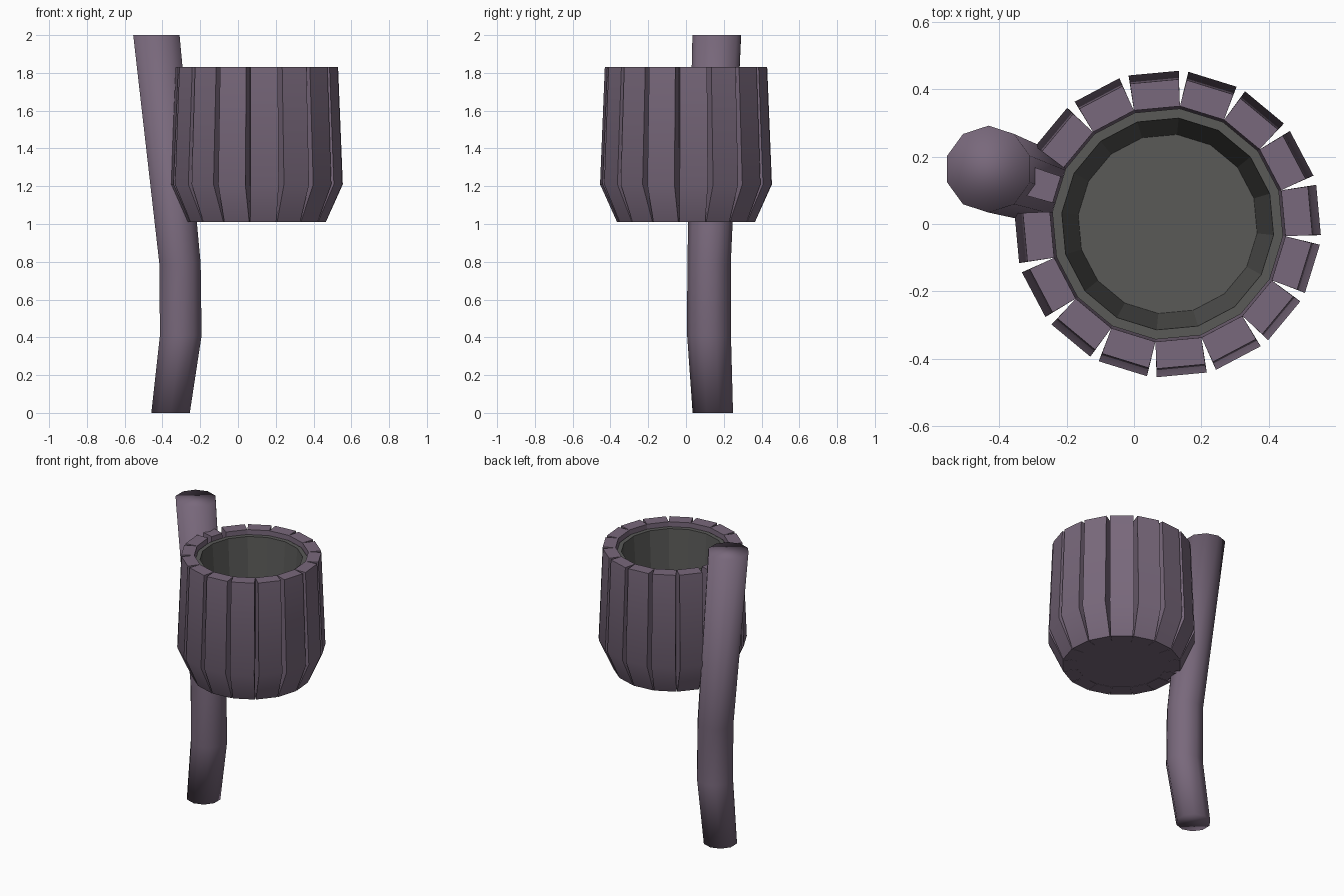
import bpy, bmesh, math
from mathutils import Matrix, Vector

cube = bpy.data.objects.get("Cube")
if cube:
    bpy.data.objects.remove(cube, do_unlink=True)

COUNT = 16
TURN = math.radians(5.3)
STEP = 2 * math.pi / COUNT
CENTRE = Vector((0.1, 0, 0))


def material(name, rgb):
    m = bpy.data.materials.new(name)
    m.use_nodes = True
    m.diffuse_color = (*rgb, 1)
    bsdf = m.node_tree.nodes["Principled BSDF"]
    bsdf.inputs["Base Color"].default_value = (*rgb, 1)
    bsdf.inputs["Roughness"].default_value = 0.8
    return m


purple = material("dusty purple wood", (0.19, 0.14, 0.20))
grey = material("dark grey lining", (0.10, 0.10, 0.095))


def finish(name, bm, mat, smooth_angle=None):
    bmesh.ops.recalc_face_normals(bm, faces=bm.faces)
    mesh = bpy.data.meshes.new(name)
    bm.to_mesh(mesh)
    bm.free()
    mesh.materials.append(mat)
    obj = bpy.data.objects.new(name, mesh)
    bpy.context.collection.objects.link(obj)
    if smooth_angle:
        bpy.ops.object.select_all(action="DESELECT")
        obj.select_set(True)
        bpy.context.view_layer.objects.active = obj
        bpy.ops.object.shade_smooth_by_angle(angle=math.radians(smooth_angle))
    return obj


def loft(bm, rings, close=False):
    """Skin a list of vertex rings, capping the ends unless closed."""
    rings = [[bm.verts.new(p) for p in ring] for ring in rings]
    pairs = list(zip(rings, rings[1:]))
    if close:
        pairs.append((rings[-1], rings[0]))
    for a, b in pairs:
        for i in range(len(a)):
            j = (i + 1) % len(a)
            bm.faces.new((a[i], a[j], b[j], b[i]))
    if not close:
        bm.faces.new(rings[0])
        bm.faces.new(rings[-1])


def ring(centre, radius, z, sides, start):
    return [(centre[0] + radius * math.cos(start + i * 2 * math.pi / sides),
             centre[1] + radius * math.sin(start + i * 2 * math.pi / sides), z)
            for i in range(sides)]


# Staves: a bent radial profile (radius, height, width) given thickness
outer = [(0.36, 1.01, 0.138), (0.45, 1.21, 0.15), (0.425, 1.83, 0.145)]
inner = [(0.27, 1.01), (0.335, 1.21), (0.345, 1.83)]
for k in range(COUNT):
    narrow = 0.6 if k == 7 else 1.0   # the stave beside the pole is slimmer
    bm = bmesh.new()
    levels = []
    for (ro, z, w), (ri, _) in zip(outer, inner):
        ho = w / 2 * narrow
        hi = ri * math.tan(STEP / 2) * narrow
        levels.append([(ro, -ho, z), (ro, ho, z), (ri, hi, z), (ri, -hi, z)])
    loft(bm, levels)
    bm.transform(Matrix.Translation(CENTRE) @ Matrix.Rotation(TURN + k * STEP, 4, "Z"))
    finish(f"stave_{k + 1}", bm, purple, 30)

# Lining: faceted cup with a thick rim and a floor
bm = bmesh.new()
corner = 1 / math.cos(STEP / 2)
cup = [(0.27, 1.03), (0.335, 1.21), (0.338, 1.80), (0.31, 1.80), (0.262, 1.08)]
loft(bm, [ring(CENTRE, r * corner, z, COUNT, TURN + STEP / 2) for r, z in cup])
finish("bucket_lining", bm, grey)

# Base disc closing the underside
bm = bmesh.new()
loft(bm, [ring(CENTRE, r * corner, z, COUNT, TURN + STEP / 2)
          for r, z in ((0.335, 1.012), (0.34, 1.03))])
finish("bucket_base", bm, purple)

# Pole: bent ten-sided tube through (x, y, z, radius)
path = [(-0.357, 0.142, 0, 0.107), (-0.303, 0.122, 0.41, 0.116),
        (-0.307, 0.122, 0.79, 0.115), (-0.432, 0.163, 2, 0.129)]
bm = bmesh.new()
loft(bm, [ring((x, y), r, z, 10, math.pi / 2) for x, y, z, r in path])
pole = finish("pole", bm, purple)
pole.data.shade_smooth()
